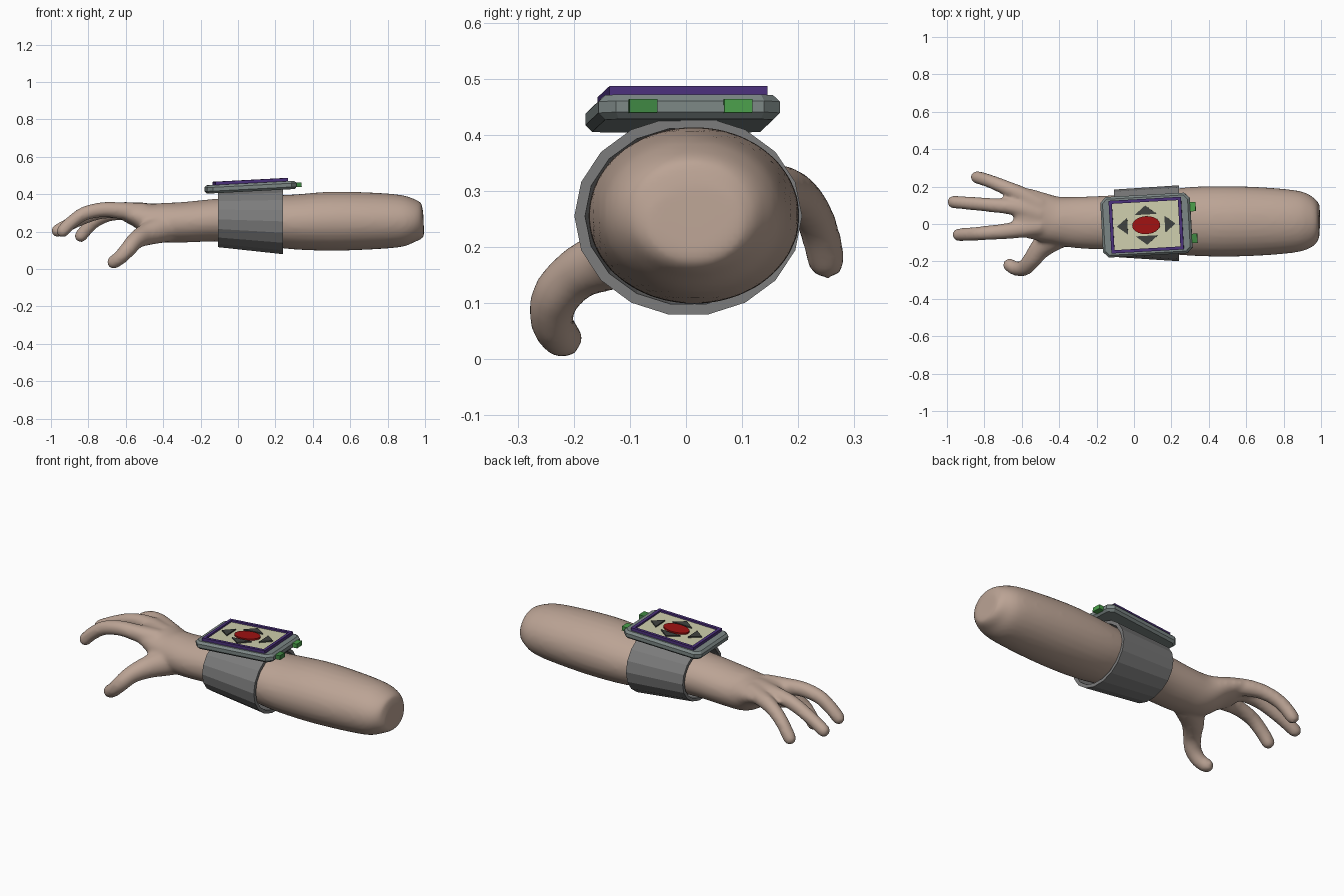
import bpy, bmesh
from math import sin, cos, pi, radians
from mathutils import Vector, Matrix

if "Cube" in bpy.data.objects:
    bpy.data.objects.remove(bpy.data.objects["Cube"])


def paint(ob, name, rgb):
    m = bpy.data.materials.get(name) or bpy.data.materials.new(name)
    m.diffuse_color = (*rgb, 1)
    m.use_nodes = True
    m.node_tree.nodes["Principled BSDF"].inputs["Base Color"].default_value = m.diffuse_color
    ob.data.materials.append(m)


def finish(name, bm, colour=None, matrix=None):
    bmesh.ops.recalc_face_normals(bm, faces=bm.faces)
    me = bpy.data.meshes.new(name)
    bm.to_mesh(me)
    bm.free()
    ob = bpy.data.objects.new(name, me)
    bpy.context.collection.objects.link(ob)
    if matrix:
        ob.matrix_world = matrix
    if colour:
        paint(ob, *colour)
    return ob


def catmull(pts, steps=5):
    """Smoothly interpolate tuples of any length."""
    p = [pts[0]] + list(pts) + [pts[-1]]
    out = []
    for i in range(1, len(p) - 2):
        for s in range(steps):
            t = s / steps
            out.append([0.5 * (2 * b + (c - a) * t + (2 * a - 5 * b + 4 * c - d) * t * t
                               + (3 * b - a - 3 * c + d) * t ** 3)
                        for a, b, c, d in zip(*p[i - 1:i + 3])])
    return out + [list(pts[-1])]


def loft(bm, stations, dome=False, n=28):
    """Tube through (x, y, z, side radius, up radius) stations."""
    st = catmull(stations)
    if dome:
        d = (Vector(st[-1][:3]) - Vector(st[-2][:3])).normalized()
        c, r = Vector(st[-1][:3]), st[-1][3]
        for k in range(1, 5):
            a = k * pi / 9
            st.append([*(c + d * r * sin(a)), r * cos(a), r * cos(a)])
    rings = []
    for i, s in enumerate(st):
        t = Vector(st[min(i + 1, len(st) - 1)][:3]) - Vector(st[max(i - 1, 0)][:3])
        side = Vector((0, 0, 1)).cross(t).normalized()
        up = t.cross(side).normalized()
        rings.append([bm.verts.new(Vector(s[:3]) + side * s[3] * cos(2 * pi * j / n)
                                   + up * s[4] * sin(2 * pi * j / n)) for j in range(n)])
    for a, b in zip(rings, rings[1:]):
        for j in range(n):
            bm.faces.new((a[j], a[(j + 1) % n], b[(j + 1) % n], b[j]))
    bm.faces.new(rings[0])
    bm.faces.new(rings[-1])


# Forearm and palm
bm = bmesh.new()
loft(bm, [(.992, .015, .25, .085, .07), (.975, .015, .25, .115, .097),
          (.93, .014, .255, .148, .122), (.86, .014, .257, .167, .141),
          (.7, .014, .257, .182, .153), (.5, .014, .256, .189, .158),
          (.3, .014, .252, .184, .147), (.1, .01, .26, .162, .13),
          (-.1, .008, .262, .147, .115), (-.3, .008, .25, .138, .108),
          (-.42, .02, .252, .128, .103), (-.52, .045, .285, .13, .07),
          (-.59, .065, .302, .13, .05), (-.63, .075, .308, .105, .032)])

# Three fingers and thumb
digits = [
    [(-.5, .10, .30, .05), (-.61, .16, .305, .044), (-.7, .20, .29, .039),
     (-.78, .232, .245, .036), (-.84, .25, .177, .035)],
    [(-.5, .05, .305, .052), (-.63, .088, .315, .044), (-.75, .10, .302, .039),
     (-.87, .11, .255, .036), (-.965, .118, .205, .035)],
    [(-.5, -.01, .30, .055), (-.62, -.03, .312, .046), (-.72, -.042, .318, .041),
     (-.82, -.05, .297, .038), (-.89, -.055, .25, .036), (-.937, -.058, .203, .035)],
    [(-.4, -.05, .22, .08), (-.49, -.12, .185, .06), (-.545, -.19, .155, .048),
     (-.585, -.233, .11, .044), (-.63, -.238, .062, .039), (-.665, -.22, .037, .037)]]
for d in digits:
    loft(bm, [(*p, p[3]) for p in d], dome=True)
arm = finish("arm_and_hand", bm, ("skin", (.5, .37, .3)))
rm = arm.modifiers.new("fuse", 'REMESH')
rm.mode, rm.voxel_size, rm.use_smooth_shade = 'VOXEL', .011, True
sm = arm.modifiers.new("soften", 'SMOOTH')
sm.factor, sm.iterations = .5, 10

# Flared wrist cuff with wall thickness
bm = bmesh.new()
N = 18
rings = []
for x, cz, ry, rz in [(-.107, .266, .18, .151), (.24, .255, .203, .178),
                      (.24, .255, .184, .159), (-.107, .266, .163, .134)]:
    rings.append([bm.verts.new((x, .004 + ry * cos(2 * pi * (j + .5) / N + pi / N),
                                cz + rz * sin(2 * pi * (j + .5) / N + pi / N)))
                  for j in range(N)])
for a, b in zip(rings, rings[1:] + rings[:1]):
    for j in range(N):
        bm.faces.new((a[j], a[(j + 1) % N], b[(j + 1) % N], b[j]))
finish("cuff", bm, ("cuff_grey", (.2, .2, .2)))

# Everything on the device shares one tilted frame
DEV = (Matrix.Translation((.067, -.006, .438))
       @ Matrix.Rotation(radians(3.2), 4, 'Z') @ Matrix.Rotation(radians(-3), 4, 'Y'))


def prism(name, pts, z0, z1, colour, bevel=0):
    bm = bmesh.new()
    f = bm.faces.new([bm.verts.new((x, y, z0)) for x, y in pts])
    top = bmesh.ops.extrude_face_region(bm, geom=[f])['geom']
    bmesh.ops.translate(bm, vec=(0, 0, z1 - z0),
                        verts=[v for v in top if isinstance(v, bmesh.types.BMVert)])
    if bevel:
        rim = [e for e in bm.edges if abs(e.verts[0].co.z - e.verts[1].co.z) < 1e-5]
        bmesh.ops.bevel(bm, geom=rim, offset=bevel, segments=1, affect='EDGES')
    return finish(name, bm, colour, DEV)


def rect(x0, x1, y0, y1):
    return [(x0, y0), (x1, y0), (x1, y1), (x0, y1)]


# Case with cut corners
hx, hy, c = .24, .162, .03
prism("case", [(-hx + c, -hy), (hx - c, -hy), (hx, -hy + c), (hx, hy - c),
               (hx - c, hy), (-hx + c, hy), (-hx, hy - c), (-hx, -hy + c)],
      -.022, .022, ("case_grey", (.2, .24, .235)), .012)

# Raised screen frame
bm = bmesh.new()
ox, oy, w = .194, .141, .017
loops = [[bm.verts.new((sx * a, sy * b, z)) for sx, sy in ((-1, -1), (1, -1), (1, 1), (-1, 1))]
         for a, b, z in ((ox, oy, .018), (ox, oy, .039),
                         (ox - w, oy - w, .039), (ox - w, oy - w, .018))]
for a, b in zip(loops, loops[1:] + loops[:1]):
    for j in range(4):
        bm.faces.new((a[j], a[(j + 1) % 4], b[(j + 1) % 4], b[j]))
finish("screen_frame", bm, ("purple", (.07, .03, .2)), DEV)

# Screen panel, oval button and four arrow keys
prism("screen", rect(-ox + w, ox - w, -oy + w, oy - w), .018, .029, ("cream", (.62, .62, .42)))
prism("oval_button", [(.075 * cos(i * pi / 10), .048 * sin(i * pi / 10)) for i in range(20)],
      .027, .038, ("red", (.35, .006, .006)))
dark = ("dark_grey", (.05, .055, .05))
for s, tag in ((1, "a"), (-1, "b")):
    prism("arrow_long_" + tag, [(s * .1, -.045), (s * .1, .045), (s * .157, 0)], .027, .036, dark)
    prism("arrow_wide_" + tag, [(-.06, s * .057), (.06, s * .057), (0, s * .105)], .027, .036, dark)

# Side buttons at the elbow end
for y, tag, col in ((.085, "a", (.07, .35, .07)), (-.085, "b", (.05, .24, .055))):
    prism("side_button_" + tag, rect(.225, .268, y - .025, y + .025), -.012, .012,
          ("green_" + tag, col))
